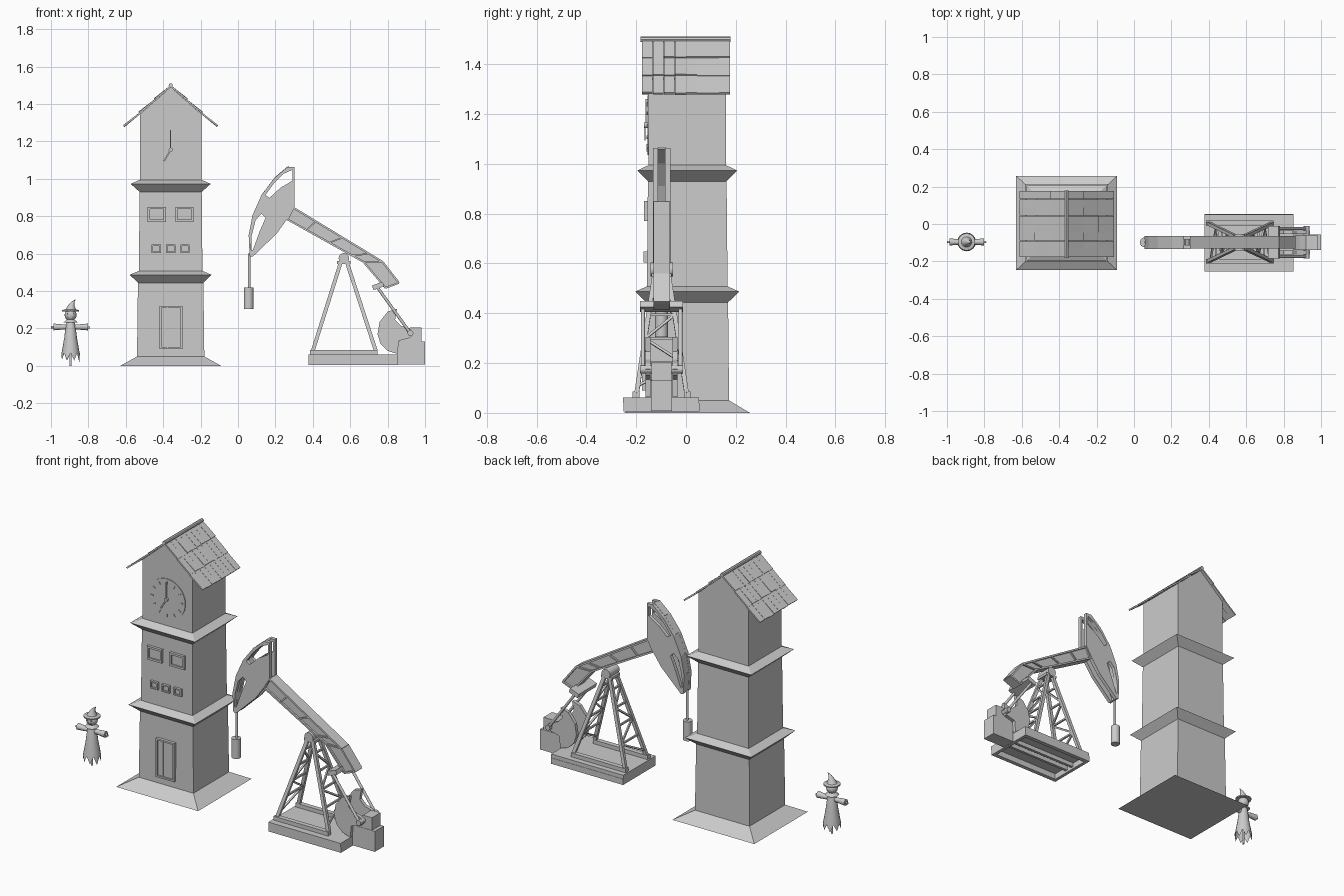
import bpy, bmesh, math, random
from mathutils import Vector, Matrix

random.seed(3)
if "Cube" in bpy.data.objects:
    bpy.data.objects.remove(bpy.data.objects["Cube"])

grey = bpy.data.materials.new("plain_grey")
grey.use_nodes = True
grey.diffuse_color = (0.6, 0.6, 0.6, 1)
grey.node_tree.nodes["Principled BSDF"].inputs["Base Color"].default_value = (0.6, 0.6, 0.6, 1)


def finish(bm, name, smooth=False):
    bmesh.ops.recalc_face_normals(bm, faces=bm.faces)
    me = bpy.data.meshes.new(name)
    bm.to_mesh(me)
    bm.free()
    me.materials.append(grey)
    ob = bpy.data.objects.new(name, me)
    bpy.context.collection.objects.link(ob)
    if smooth:
        bpy.ops.object.select_all(action='DESELECT')
        ob.select_set(True)
        bpy.context.view_layer.objects.active = ob
        bpy.ops.object.shade_smooth_by_angle(angle=math.radians(40))
    return ob


def box(bm, x0, x1, y0, y1, z0, z1):
    m = Matrix.Translation(((x0 + x1) / 2, (y0 + y1) / 2, (z0 + z1) / 2))
    bmesh.ops.create_cube(bm, size=1, matrix=m @ Matrix.Diagonal((x1 - x0, y1 - y0, z1 - z0, 1)))


def frame(p, q):
    """Matrix at the middle of p-q with local z along the line."""
    p, q = Vector(p), Vector(q)
    z = (q - p).normalized()
    ref = Vector((1, 0, 0)) if abs(z.y) > 0.9 else Vector((0, 1, 0))
    x = ref.cross(z).normalized()
    m = Matrix((x, z.cross(x), z)).transposed().to_4x4()
    return Matrix.Translation((p + q) / 2) @ m, (q - p).length


def bar(bm, p, q, t, w):
    m, length = frame(p, q)
    bmesh.ops.create_cube(bm, size=1, matrix=m @ Matrix.Diagonal((t, w, length, 1)))


def rod(bm, p, q, r0, r1=None, n=12):
    m, length = frame(p, q)
    bmesh.ops.create_cone(bm, cap_ends=True, segments=n, radius1=r0,
                          radius2=r0 if r1 is None else r1, depth=length, matrix=m)


def plate(bm, loops, y0, y1):
    """Extrude an x-z outline, with optional holes, from y0 to y1."""
    edges = []
    for loop in loops:
        vs = [bm.verts.new((x, y0, z)) for x, z in loop]
        edges += [bm.edges.new((v, vs[i - 1])) for i, v in enumerate(vs)]
    fill = bmesh.ops.triangle_fill(bm, edges=edges, use_beauty=True, normal=(0, -1, 0))
    faces = [g for g in fill["geom"] if isinstance(g, bmesh.types.BMFace)]
    ext = bmesh.ops.extrude_face_region(bm, geom=faces, use_keep_orig=True)
    bmesh.ops.translate(bm, vec=(0, y1 - y0, 0),
                        verts=[g for g in ext["geom"] if isinstance(g, bmesh.types.BMVert)])


def loft(bm, rings, caps=True):
    rows = [[bm.verts.new(p) for p in ring] for ring in rings]
    for a, b in zip(rows, rows[1:]):
        for i in range(len(a)):
            bm.faces.new((a[i - 1], a[i], b[i], b[i - 1]))
    if caps:
        bm.faces.new(rows[0])
        bm.faces.new(rows[-1])


def circle(x, y, z, r, n=16):
    return [(x + r * math.cos(i * math.tau / n), y + r * math.sin(i * math.tau / n), z) for i in range(n)]


# Clock tower walls with flared foot and two ledges
TX, TY = -0.36, 0.005
rings = [(0, .27, .252), (.05, .18, .168), (.444, .175, .164), (.487, .219, .209),
         (.508, .17, .162), (.93, .166, .158), (.973, .214, .201), (.995, .165, .155), (1.345, .165, .155)]
bm = bmesh.new()
loft(bm, [[(TX + a * hx, TY + b * hy, z) for a, b in ((-1, -1), (1, -1), (1, 1), (-1, 1))]
          for z, hx, hy in rings])
plate(bm, [[(TX - .165, 1.345), (TX + .165, 1.345), (TX, 1.49)]], TY - .155, TY + .155)
finish(bm, "tower_walls")

# Shingled roof: three overlapping rows on each slope
bm = bmesh.new()
tabs = 8
for side in (-1, 1):
    for row in range(3):
        a, b = row / 3, (row + 1) / 3
        for t in range(tabs):
            y = -.178 + (t + .5) * .355 / tabs
            j = random.uniform(-.003, .003)
            bar(bm, (TX + side * .245 * a, y, 1.495 - .215 * a),
                (TX + side * (.245 * b + .005), y, 1.497 - .215 * b + j), .009, .355 / tabs - .001)
finish(bm, "roof_shingles")
bm = bmesh.new()
rod(bm, (TX, -.182, 1.5), (TX, .178, 1.5), .011, n=8)
finish(bm, "roof_ridge")

# Door and windows with raised frames
def framed(name, x0, x1, z0, z1, wall, t):
    bm = bmesh.new()
    plate(bm, [[(x0, z0), (x1, z0), (x1, z1), (x0, z1)],
               [(x0 + t, z0 + t), (x1 - t, z0 + t), (x1 - t, z1 - t), (x0 + t, z1 - t)]], wall - .015, wall + .01)
    box(bm, x0 + t, x1 - t, wall - .006, wall + .01, z0 + t, z1 - t)
    finish(bm, name)

framed("door", -.42, -.297, .09, .32, -.162, .01)
bm = bmesh.new()
box(bm, -.379, -.375, -.172, -.16, .1, .31)
finish(bm, "door_seam")
for i, x in enumerate((-.434, -.286)):
    framed(f"large_window_{i}", x - .049, x + .049, .77, .85, -.154, .012)
for i in range(3):
    x = TX + (i - 1) * .077
    framed(f"small_window_{i}", x - .025, x + .025, .604, .648, -.155, .008)

# Clock dial, hour ticks and hands
CZ, CY = 1.155, -.152
bm = bmesh.new()
rod(bm, (TX, CY + .006, CZ), (TX, CY - .002, CZ), .12, n=40)
finish(bm, "clock_dial")
bm = bmesh.new()
for i in range(12):
    d = Vector((math.sin(i * math.tau / 12), 0, math.cos(i * math.tau / 12)))
    c = Vector((TX, CY - .003, CZ))
    bar(bm, c + d * .088, c + d * .106, .005, .006)
bar(bm, (TX, CY - .009, CZ), (TX, CY - .009, 1.26), .006, .004)
bar(bm, (TX, CY - .012, CZ), (TX - .035, CY - .012, 1.095), .008, .004)
rod(bm, (TX, CY, CZ), (TX, CY - .016, CZ), .011)
finish(bm, "clock_hands_and_ticks")

# Scarecrow
SX, SY = -.895, -.096
bm = bmesh.new()
rod(bm, (SX, SY, 0), (SX, SY, .25), .006)
rod(bm, (-1, SY, .207), (SX + .105, SY, .205), .006)
finish(bm, "scarecrow_poles", True)
bm = bmesh.new()
hem = [(x, y, .018 + random.uniform(0, .015) if i % 2 else .07)
       for i, (x, y, z) in enumerate(circle(SX, SY, 0, .05))]
loft(bm, [circle(SX, SY, z, r) for z, r in ((.245, .018), (.215, .026), (.15, .034), (.07, .048))] + [hem], False)
for s in (-1, 1):
    rod(bm, (SX + s * .012, SY, .208), (SX + s * .092, SY, .208), .012, .019, 10)
finish(bm, "scarecrow_robe", True)
bm = bmesh.new()
loft(bm, [circle(SX, SY, .25, .018), circle(SX, SY, .232, .038)])
finish(bm, "scarecrow_collar")
bm = bmesh.new()
bmesh.ops.create_uvsphere(bm, u_segments=16, v_segments=10, radius=.032,
                          matrix=Matrix.Translation((SX, SY, .272)))
finish(bm, "scarecrow_head", True)
bm = bmesh.new()
for s in (-1, 1):
    rod(bm, (SX + s * .012, SY - .025, .278), (SX + s * .012, SY - .033, .278), .006)
box(bm, SX - .014, SX + .014, SY - .032, SY - .025, .258, .262)
finish(bm, "scarecrow_face")
bm = bmesh.new()
loft(bm, [circle(SX + dx, SY, z, r) for z, r, dx in
          ((.291, .046, 0), (.298, .046, 0), (.302, .028, 0), (.325, .016, .004), (.342, .009, .012), (.355, .002, .026))])
finish(bm, "scarecrow_hat", True)

# Pump base: hollow slab with inner runners, and rails for the legs
PY = -.098
bm = bmesh.new()
box(bm, .377, .853, PY - .155, PY + .15, .04, .062)
for s in (-1, 1):
    box(bm, .377, .853, PY + s * .14 - .012, PY + s * .14 + .012, .005, .04)
    box(bm, .4, .83, PY + s * .025 - .008, PY + s * .025 + .008, .015, .04)
for x in (.377, .833):
    box(bm, x, x + .02, PY - .13, PY + .13, .005, .04)
finish(bm, "pump_base")
bm = bmesh.new()
for s in (-1, 1):
    box(bm, .385, .745, PY + s * .103 - .014, PY + s * .103 + .014, .06, .085)
finish(bm, "leg_rails")

# Tapered support tower with zigzag bracing between each pair of legs
def leg(x0, x1, s, t):
    return Vector((x0 + (x1 - x0) * t, PY + s * (.1 - .072 * t), .08 + .475 * t))

bm = bmesh.new()
for x0, x1 in ((.4, .55), (.737, .582)):
    for s in (-1, 1):
        bar(bm, leg(x0, x1, s, 0), leg(x0, x1, s, 1), .02, .018)
    for i in range(4):
        t, u = .06 + i * .2, .06 + (i + 1) * .2
        s = 1 if i % 2 else -1
        bar(bm, leg(x0, x1, -1, u), leg(x0, x1, 1, u), .01, .01)
        bar(bm, leg(x0, x1, s, t), leg(x0, x1, -s, u), .01, .01)
box(bm, .53, .602, PY - .04, PY + .04, .545, .56)
finish(bm, "support_tower")
bm = bmesh.new()
rod(bm, (.566, PY - .045, .575), (.566, PY + .045, .575), .028, n=20)
finish(bm, "saddle_bearing", True)

# Walking beam: web, flanges and stiffeners
top = [(.297, .845), (.773, .556), (.86, .444)]
low = [(.265, .783), (.671, .556), (.789, .417)]
bm = bmesh.new()
plate(bm, [top + low[::-1]], PY - .022, PY + .022)
for line in (top, low):
    for (ax, az), (bx, bz) in zip(line, line[1:]):
        bar(bm, (ax, PY, az), (bx, PY, bz), .01, .066)
for t in (0, .25, .55, .85, 1):
    a, b = [Vector((l[0][0], PY, l[0][1])).lerp(Vector((l[1][0], PY, l[1][1])), t) for l in (top, low)]
    bar(bm, a, b, .008, .062)
bar(bm, (.86, PY, .444), (.789, PY, .417), .01, .066)
finish(bm, "walking_beam")

# Curved head: two pierced cheeks and a front band
arc = [(.062, .588), (.057, .7), (.078, .807), (.126, .914), (.195, 1.005), (.265, 1.064)]
outline = arc + [(.302, 1.064), (.302, .85), (.26, .781), (.206, .706), (.078, .583)]
upper = [(.147, .914), (.19, .973), (.243, 1.027), (.291, 1.048), (.291, .99), (.227, .952), (.168, .898)]
lower = [(.069, .62), (.073, .695), (.094, .78), (.126, .813), (.147, .791), (.115, .717), (.08, .62)]
bm = bmesh.new()
for s in (-1, 1):
    plate(bm, [outline, upper, lower], PY + s * .014, PY + s * .035)
for (ax, az), (bx, bz) in zip(arc, arc[1:]):
    bar(bm, (ax + .007, PY, az), (bx + .007, PY, bz), .012, .03)
finish(bm, "curved_head")

# Hanging rod and weight
bm = bmesh.new()
rod(bm, (.06, PY, .6), (.06, PY, .42), .007)
rod(bm, (.057, PY, .42), (.057, PY, .305), .026, n=16)
finish(bm, "hanging_weight", True)

# Equalizer, connecting arms and crank counterweights
bm = bmesh.new()
bar(bm, (.72, PY, .417), (.777, PY, .438), .026, .172)
bar(bm, (.775, PY, .435), (.82, PY, .44), .03, .04)
for s in (-1, 1):
    rod(bm, (.745, PY + s * .075, .42), (.922, PY + s * .075, .175), .008)
    rod(bm, (.922, PY + s * .04, .175), (.922, PY + s * .086, .175), .016)
finish(bm, "connecting_arms")
fan = [(.85, .305), (.8, .29), (.757, .235), (.746, .17), (.762, .118), (.8, .08), (.853, .064), (.86, .134),
       (.92, .15), (.94, .176), (.917, .2), (.872, .214), (.84, .246)]
bm = bmesh.new()
for s in (-1, 1):
    plate(bm, [fan], PY + s * .044, PY + s * .064)
finish(bm, "crank_counterweights")

# Gearbox on its pedestal
bm = bmesh.new()
box(bm, .853, 1, PY - .042, PY + .042, .008, .13)
plate(bm, [[(.86, .13), (.885, .17), (.92, .205), (.98, .205), (.98, .13)]], PY - .04, PY + .04)
finish(bm, "gearbox")
